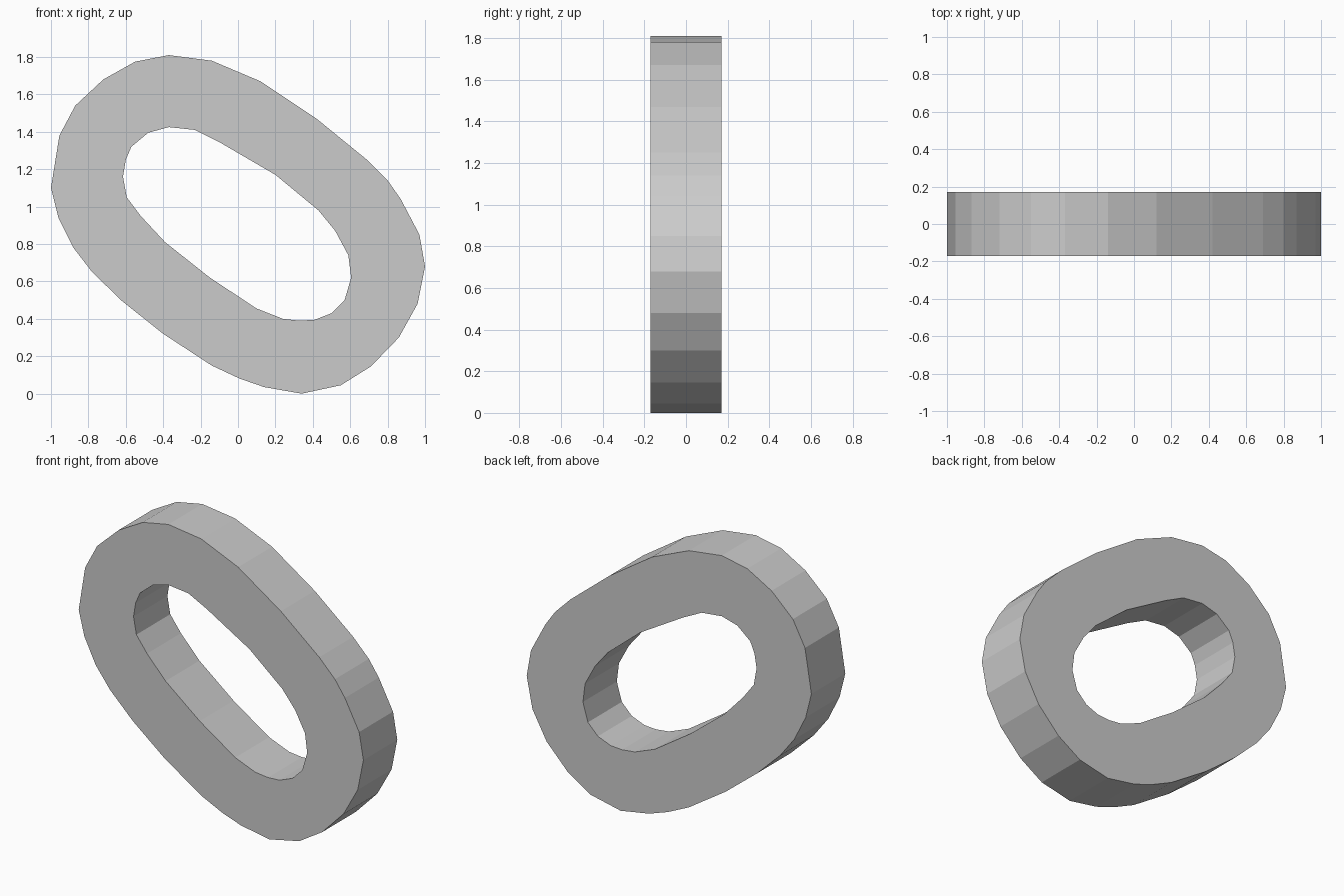
import bpy
from math import radians

if "Cube" in bpy.data.objects:
    bpy.data.objects.remove(bpy.data.objects["Cube"])

# Profiles of the link in the front plane (x, z)
OUTER = [(-0.37, 1.81), (-0.14, 1.78), (0.12, 1.67), (0.42, 1.47), (0.69, 1.25),
         (0.80, 1.14), (0.87, 1.04), (0.97, 0.85), (1.00, 0.68), (0.96, 0.48),
         (0.86, 0.30), (0.71, 0.145), (0.55, 0.045), (0.34, 0.0), (0.14, 0.035),
         (0.01, 0.08), (-0.14, 0.15), (-0.40, 0.32), (-0.62, 0.495), (-0.78, 0.65),
         (-0.88, 0.78), (-0.96, 0.94), (-1.00, 1.10), (-0.955, 1.38), (-0.87, 1.54),
         (-0.72, 1.68), (-0.55, 1.775)]
INNER = [(-0.37, 1.425), (-0.23, 1.41), (-0.10, 1.345), (0.20, 1.17), (0.43, 0.98),
         (0.52, 0.87), (0.59, 0.74), (0.605, 0.62), (0.57, 0.50), (0.50, 0.43),
         (0.41, 0.395), (0.33, 0.39), (0.24, 0.40), (0.10, 0.455), (-0.15, 0.62),
         (-0.39, 0.81), (-0.52, 0.95), (-0.595, 1.05), (-0.615, 1.16), (-0.60, 1.25),
         (-0.57, 1.32), (-0.48, 1.395)]


def add_loop(curve, points):
    spline = curve.splines.new('POLY')
    spline.points.add(len(points) - 1)
    for p, (x, z) in zip(spline.points, points):
        p.co = (x, z, 0, 1)
    spline.use_cyclic_u = True


# Oval ring: filled outline with a hole, extruded through y
curve = bpy.data.curves.new("oval_ring", 'CURVE')
curve.dimensions = '2D'
curve.fill_mode = 'BOTH'
curve.extrude = 0.17
add_loop(curve, OUTER)
add_loop(curve, INNER)

ring = bpy.data.objects.new("oval_ring", curve)
bpy.context.collection.objects.link(ring)
ring.rotation_euler = (radians(90), 0, 0)
bpy.context.view_layer.objects.active = ring
ring.select_set(True)
bpy.ops.object.convert(target='MESH')
ring = bpy.context.object

# Flat faces, welded seams
bpy.ops.object.mode_set(mode='EDIT')
bpy.ops.mesh.select_all(action='SELECT')
bpy.ops.mesh.remove_doubles(threshold=0.0005)
bpy.ops.mesh.normals_make_consistent(inside=False)
bpy.ops.object.mode_set(mode='OBJECT')
bpy.ops.object.shade_flat()
